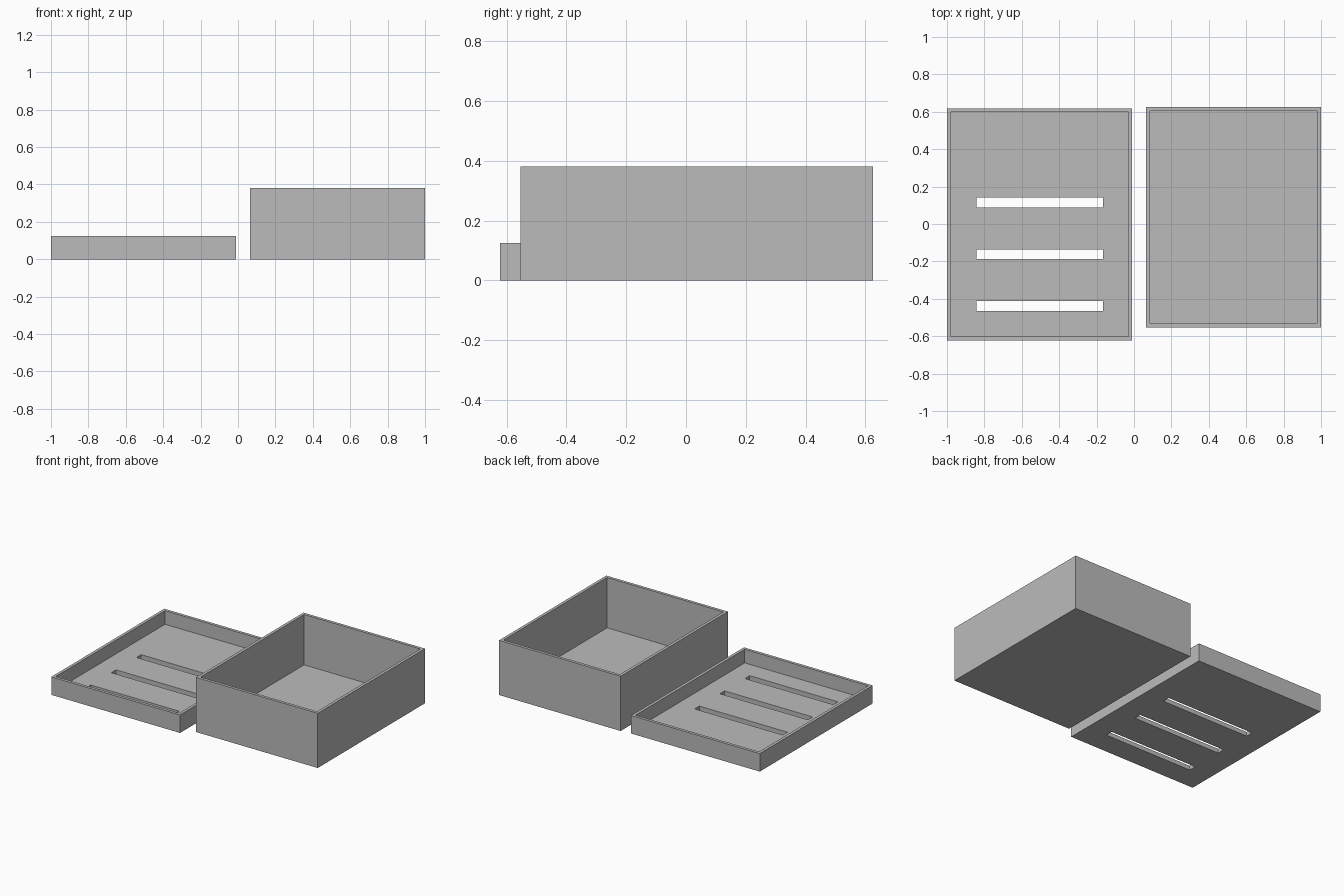
import bpy, bmesh

if "Cube" in bpy.data.objects:
    bpy.data.objects.remove(bpy.data.objects["Cube"])

grey = bpy.data.materials.new("grey plastic")
grey.diffuse_color = (0.5, 0.5, 0.5, 1)
grey.use_nodes = True
grey.node_tree.nodes["Principled BSDF"].inputs["Base Color"].default_value = grey.diffuse_color


def block(name, x, y, z):
    """Plain box between (min, max) pairs on each axis."""
    bm = bmesh.new()
    bmesh.ops.create_cube(bm, size=1)
    for v in bm.verts:
        v.co = [r[0] if c < 0 else r[1] for c, r in zip(v.co, (x, y, z))]
    mesh = bpy.data.meshes.new(name)
    bm.to_mesh(mesh)
    bm.free()
    mesh.materials.append(grey)
    obj = bpy.data.objects.new(name, mesh)
    bpy.context.collection.objects.link(obj)
    return obj


def open_tray(name, x, y, height, wall, floor):
    """Box with its top face inset for the rim and sunk to the floor."""
    obj = block(name, x, y, (0, height))
    bm = bmesh.new()
    bm.from_mesh(obj.data)
    bm.normal_update()
    top = max(bm.faces, key=lambda f: f.calc_center_median().z)
    bmesh.ops.inset_region(bm, faces=[top], thickness=wall)
    inner = bmesh.ops.extrude_discrete_faces(bm, faces=[top])["faces"][0]
    for v in inner.verts:
        v.co.z = floor
    bmesh.ops.recalc_face_normals(bm, faces=bm.faces)
    bm.to_mesh(obj.data)
    bm.free()
    return obj


# Deep open container
open_tray("container", (0.065, 1.0), (-0.553, 0.625), 0.38, 0.029, 0.03)

# Shallow lid lying upside down
lid = open_tray("lid", (-1.0, -0.01), (-0.622, 0.618), 0.125, 0.029, 0.03)

# Three vent slots through the lid
for i in range(3):
    yc = 0.115 - i * 0.2765
    cutter = block("slot_cutter", (-0.843, -0.165), (yc - 0.026, yc + 0.026), (-0.05, 0.08))
    mod = lid.modifiers.new("slot", 'BOOLEAN')
    mod.operation = 'DIFFERENCE'
    mod.solver = 'EXACT'
    mod.object = cutter
    bpy.context.view_layer.objects.active = lid
    bpy.ops.object.modifier_apply(modifier=mod.name)
    bpy.data.objects.remove(cutter)
